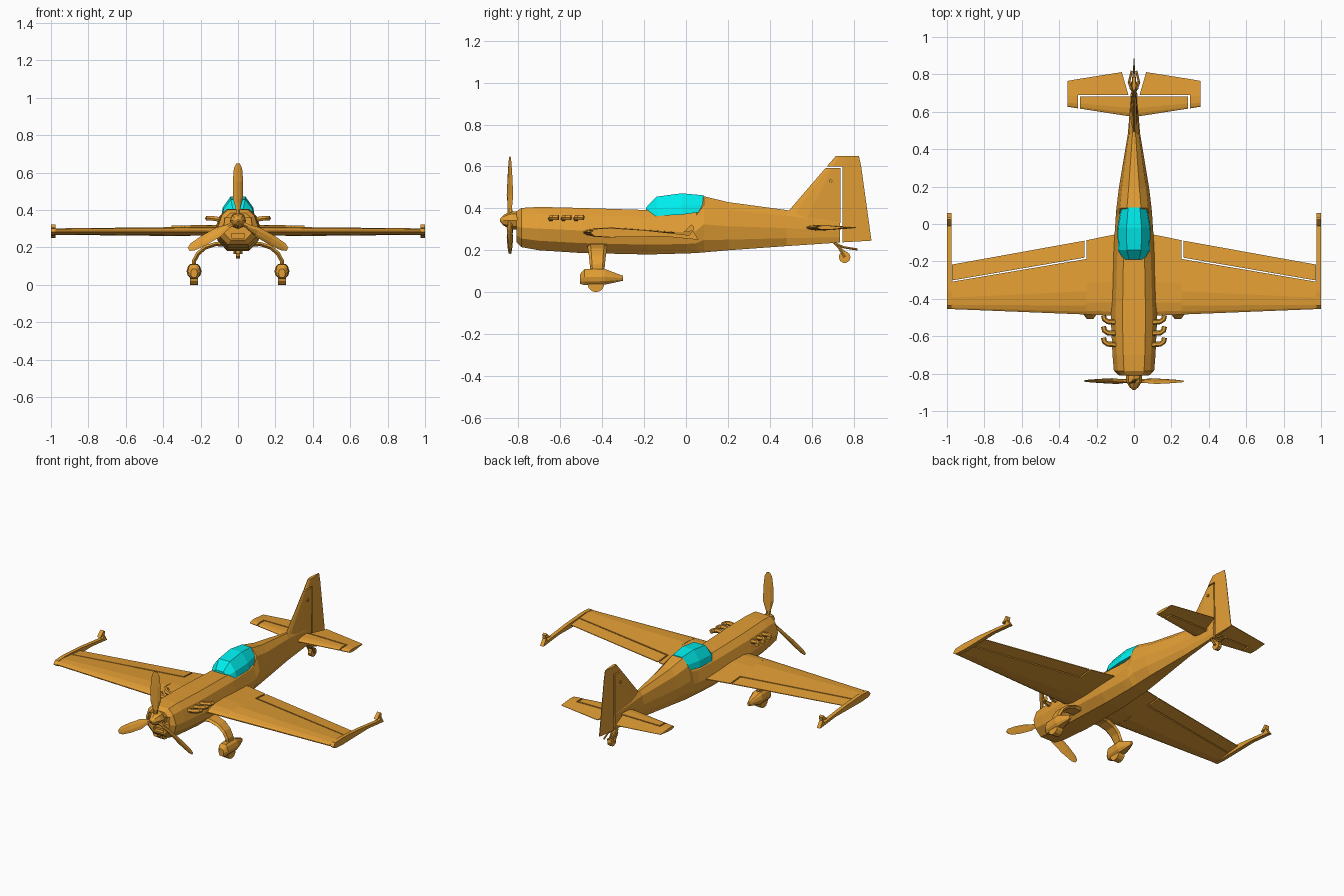
import bpy, bmesh
from math import pi, sin, cos, radians
from mathutils import Vector, Matrix

if "Cube" in bpy.data.objects:
    bpy.data.objects.remove(bpy.data.objects["Cube"])


def material(name, color):
    m = bpy.data.materials.new(name)
    m.diffuse_color = color
    m.use_nodes = True
    m.node_tree.nodes["Principled BSDF"].inputs["Base Color"].default_value = m.diffuse_color
    return m


ORANGE = material("orange_paint", (0.76, 0.34, 0.035, 1))
CYAN = material("cyan_glass", (0.0, 0.86, 0.86, 1))


def loft(name, rings, mat=ORANGE, mirror=False):
    """Skin equal-length point rings and cap both ends."""
    bm = bmesh.new()
    vs = [[bm.verts.new(p) for p in r] for r in rings]
    n = len(rings[0])
    for a, b in zip(vs, vs[1:]):
        for i in range(n):
            j = (i + 1) % n
            bm.faces.new((a[i], a[j], b[j], b[i]))
    bm.faces.new(vs[0])
    bm.faces.new(vs[-1])
    bmesh.ops.recalc_face_normals(bm, faces=bm.faces)
    me = bpy.data.meshes.new(name)
    bm.to_mesh(me)
    bm.free()
    me.materials.append(mat)
    ob = bpy.data.objects.new(name, me)
    bpy.context.collection.objects.link(ob)
    if mirror:
        ob.modifiers.new("mirror", 'MIRROR').use_mirror_merge = False
    return ob


def hull(y, w, zt, zb, tf=0.5, cx=0):
    """Ten-sided body cross-section."""
    half = [(tf, 1), (.8, .84), (1, .5), (.88, .22), (.5, 0)]
    pts = half + [(-a, b) for a, b in reversed(half)]
    return [(cx + a * w, y, zb + b * (zt - zb)) for a, b in pts]


def tube(name, path, r, n=6, mirror=False):
    path = [Vector(p) for p in path]
    rings = []
    for i, p in enumerate(path):
        d = path[min(i + 1, len(path) - 1)] - path[max(i - 1, 0)]
        q = d.to_track_quat('Z', 'Y')
        rings.append([p + q @ Vector((r * cos(2 * pi * k / n), r * sin(2 * pi * k / n), 0)) for k in range(n)])
    return loft(name, rings, mirror=mirror)


def half_thickness(f):
    prof = [(0, .12), (.04, .5), (.12, .82), (.3, 1), (1, .1)]
    for (a, ta), (b, tb) in zip(prof, prof[1:]):
        if f <= b:
            return ta + (tb - ta) * (f - a) / (b - a)
    return .1


def panel(name, sections, z=0, fin=False):
    """Aerofoil piece; section = span at front, span at back, le, te, thickness, front y, back y."""
    rings = []
    for sa, sb, le, te, th, ya, yb in sections:
        pts = []
        for k in (0, .05, .16, .42, 1):
            y = ya + (yb - ya) * k
            pts.append((sa + (sb - sa) * k, y, th * half_thickness((y - le) / (te - le))))
        pts += [(s, y, -t) for s, y, t in reversed(pts)]
        rings.append([(t, y, s) if fin else (s, y, z + t) for s, y, t in pts])
    return loft(name, rings, mirror=not fin)


# Fuselage
fuselage = loft("fuselage", [hull(*r) for r in (
    (-.81, .08, .385, .24), (-.785, .108, .402, .215), (-.70, .115, .407, .20),
    (-.5, .124, .402, .187), (-.18, .113, .392, .18), (0, .1, .39, .185),
    (.05, .097, .40, .187), (.085, .094, .458, .19, .4), (.2, .08, .43, .2, .35),
    (.48, .033, .392, .22, .25), (.735, .012, .35, .237, .3))])

# Cowl air intakes cut into the nose
for name, cx, cz, w, h, mir in (("cheek_cutter", .057, .335, .016, .022, True),
                                ("chin_cutter", 0, .262, .035, .012, False)):
    c = loft(name, [[(cx + a * w, y, cz + b * h) for a, b in ((-1, -1), (1, -1), (1, 1), (-1, 1))]
                    for y in (-.83, -.785)], mirror=mir)
    c.hide_render = True
    c.hide_viewport = False
    c.display_type = 'WIRE'
    m = fuselage.modifiers.new("intake", 'BOOLEAN')
    m.operation, m.object, m.solver = 'DIFFERENCE', c, 'EXACT'

# Canopy
loft("canopy", [[(a * w, y, zb + b * (zt - zb)) for a, b in
                 ((-1, 0), (-.92, .42), (-.45, 1), (.45, 1), (.92, .42), (1, 0))]
                for y, w, zt, zb in ((-.19, .06, .405, .37), (-.14, .085, .456, .364),
                                     (-.02, .089, .472, .37), (.087, .07, .462, .385))], CYAN)

# Wings and ailerons
W = .285
panel("inner_wing", [(0, 0, -.494, -.035, .027, -.494, -.035),
                     (.255, .255, -.484, -.087, .025, -.484, -.087)], W)
panel("outer_wing", [(.255, .255, -.484, -.087, .025, -.484, -.187),
                     (.976, .976, -.455, -.217, .018, -.455, -.309)], W)
panel("aileron", [(.264, .264, -.484, -.089, .025, -.180, -.089),
                  (.974, .974, -.455, -.217, .018, -.302, -.217)], W)

# Wing tip rods with a hook at the rear
tip = [(-.455, .282), (-.435, .302), (-.36, .306), (-.2, .296), (.015, .272), (.03, .292), (-.01, .288),
       (.025, .322), (.038, .314), (.034, .29), (.06, .25), (-.1, .266), (-.36, .262), (-.435, .267)]
loft("wing_tip_rod", [[(x, y, z) for y, z in tip] for x in (.976, 1.0)], mirror=True)

# Tailplane and elevators with horn balances
T = .308
panel("tailplane", [(0, 0, .572, .82, .015, .572, .682),
                    (.29, .29, .617, .775, .012, .617, .682)], T)
panel("elevator", [(.03, .065, .575, .815, .015, .69, .812),
                   (.299, .299, .617, .775, .012, .69, .775)], T)
panel("elevator_horn", [(.299, .299, .618, .775, .012, .618, .775),
                        (.355, .355, .627, .765, .011, .627, .765)], T)

# Fin and rudder with horn balance
panel("fin", [(.33, .33, .44, .88, .018, .44, .738),
              (.592, .592, .665, .84, .013, .665, .738)], fin=True)
panel("rudder", [(.238, .246, .5, .885, .018, .747, .885),
                 (.6, .6, .672, .836, .013, .747, .836)], fin=True)
panel("rudder_horn", [(.6, .6, .672, .836, .013, .672, .836),
                      (.65, .65, .715, .825, .011, .715, .825)], fin=True)
tube("fin_light", [(-.02, .69, .53), (.02, .69, .53)], .009)

# Spinner and three propeller blades
HUB = Vector((0, -.84, .343))
loft("spinner", [[(r * cos(k * pi / 4), y, HUB.z + r * sin(k * pi / 4)) for k in range(8)]
                 for y, r in ((-.888, .006), (-.872, .024), (-.845, .04), (-.825, .043), (-.80, .043))])
for b in range(3):
    turn = Matrix.Rotation(b * 2 * pi / 3, 4, 'Y')
    rings = []
    for r, w, t, tw in ((.02, .012, .011, 40), (.06, .015, .009, 40), (.12, .031, .006, 30),
                        (.21, .030, .005, 22), (.28, .023, .003, 17), (.305, .010, .002, 15)):
        tilt = Matrix.Rotation(radians(tw), 4, 'Z')
        rings.append([HUB + turn @ (tilt @ Vector((a * w, c * t, r)))
                      for a, c in ((-1, 0), (-.4, -1), (.4, -1), (1, 0), (.4, 1), (-.4, 1))])
    loft("propeller_blade", rings)

# Arched main gear legs
path = [Vector(p) for p in ((.06, .215), (.12, .218), (.175, .2), (.213, .168), (.234, .13), (.237, .09))]
rings = []
for i, p in enumerate(path):
    d = (path[min(i + 1, 5)] - path[max(i - 1, 0)]).normalized()
    nrm = Vector((-d.y, d.x)) * .011
    hy = .052 - .004 * i
    rings.append([(p.x + s * nrm.x, -.423 + c * hy, p.y + s * nrm.y)
                  for s, c in ((1, -.7), (1, .7), (0, 1), (-1, .7), (-1, -.7), (0, -1))])
loft("gear_leg", rings, mirror=True)

# Wheel fairings and wheels
loft("wheel_fairing", [hull(y, w, zt, zb, .5, .235) for y, w, zt, zb in (
    (-.507, .018, .085, .04), (-.485, .034, .11, .034), (-.39, .04, .112, .036),
    (-.345, .026, .095, .045), (-.30, .008, .078, .055))], mirror=True)
tube("main_wheel", [(.213, -.43, .04), (.257, -.43, .04)], .04, 12, True)

# Exhaust stubs along the cowl
for y in (-.63, -.57, -.51):
    tube("exhaust_stub", [(.095, y - .015, .35), (.14, y - .012, .356), (.158, y, .357), (.163, y + .022, .356)],
         .014, 6, True)

# Tail wheel, strut and steering springs
tube("tail_wheel", [(-.012, .757, .167), (.012, .757, .167)], .028, 10)
tube("tail_strut", [(0, .70, .245), (0, .73, .215), (0, .757, .185)], .009)
tube("tail_fork", [(.018, .725, .222), (.018, .757, .167)], .007, 6, True)
tube("steering_spring", [(.008, .71, .232), (.028, .755, .214), (.012, .818, .204)], .006, 6, True)
